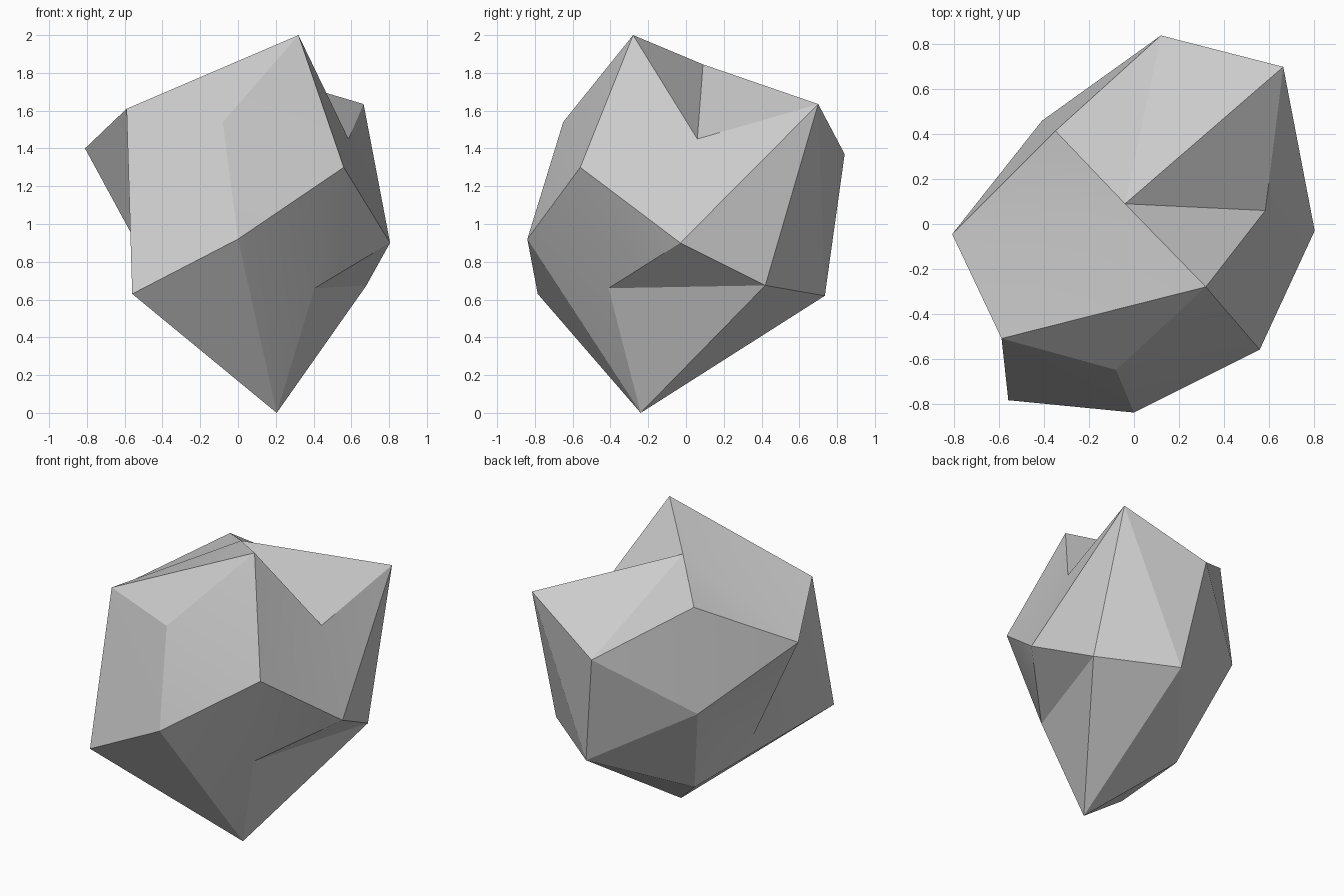
import bpy
import bmesh
import math

# Remove the default cube only
default_cube = bpy.data.objects.get("Cube")
if default_cube:
    bpy.data.objects.remove(default_cube, do_unlink=True)


def flat_material(name, value):
    """One plain grey material for the stone."""
    material = bpy.data.materials.new(name)
    material.use_nodes = True
    colour = (value, value, value, 1)
    material.diffuse_color = colour
    shader = material.node_tree.nodes["Principled BSDF"]
    shader.inputs["Base Color"].default_value = colour
    shader.inputs["Roughness"].default_value = 0.9
    return material


# Outer corners of the stone, named by where they sit
corners = {
    "peak": (.32, -.28, 2),
    "back_horn": (.665, .7, 1.635),
    "front_shoulder": (.56, -.56, 1.3),
    "side_tip": (.805, -.03, .9),
    "base_tip": (.205, -.24, 0),
    "brow": (-.59, -.51, 1.61),
    "front_bulge": (-.08, -.65, 1.54),
    "front_ridge": (0, -.84, .92),
    "front_chin": (-.56, -.785, .63),
    "far_side_tip": (-.81, -.045, 1.4),
    "crest_end": (-.35, .415, 1.69),
    "back_hip": (-.41, .46, 1),
    "back_tip": (.12, .84, 1.37),
    "back_chin": (.235, .735, .62),
    "side_hip": (.68, .42, .675),
    "under_belly": (-.19, .18, .34),
}

# Wrap the outer corners in a convex skin
bm = bmesh.new()
vert = {name: bm.verts.new(point) for name, point in corners.items()}
bmesh.ops.convex_hull(bm, input=list(bm.verts))


def chip(name, point, rim_names):
    """Break away the skin inside a rim and fan the rim to a new point."""
    rim = {vert[rim_name] for rim_name in rim_names.split()}
    broken = [face for face in bm.faces if set(face.verts) <= rim]
    bmesh.ops.delete(bm, geom=broken, context="FACES")
    vert[name] = bm.verts.new(point)
    for edge in [edge for edge in bm.edges if edge.is_boundary]:
        bm.faces.new((edge.verts[0], edge.verts[1], vert[name]))


# Saddle on top, then the notch between the saddle and the side
chip("saddle", (-.04, .09, 1.845),
     "peak brow far_side_tip crest_end back_tip back_horn")
chip("notch", (.585, .06, 1.45),
     "peak saddle back_horn side_tip front_shoulder")

# Shallow dents low on both sides
chip("side_dent", (.405, -.41, .66),
     "front_shoulder side_tip side_hip base_tip front_ridge")
chip("far_side_dent", (-.375, -.185, .6),
     "brow far_side_tip back_hip under_belly front_chin")
bmesh.ops.recalc_face_normals(bm, faces=list(bm.faces))

# Turn the skin into the stone object
mesh = bpy.data.meshes.new("stone")
bm.to_mesh(mesh)
bm.free()
stone = bpy.data.objects.new("stone", mesh)
bpy.context.collection.objects.link(stone)
mesh.materials.append(flat_material("stone grey", .6))

# Soften only the shallow creases
bpy.ops.object.select_all(action="DESELECT")
stone.select_set(True)
bpy.context.view_layer.objects.active = stone
bpy.ops.object.shade_smooth_by_angle(angle=math.radians(18))
